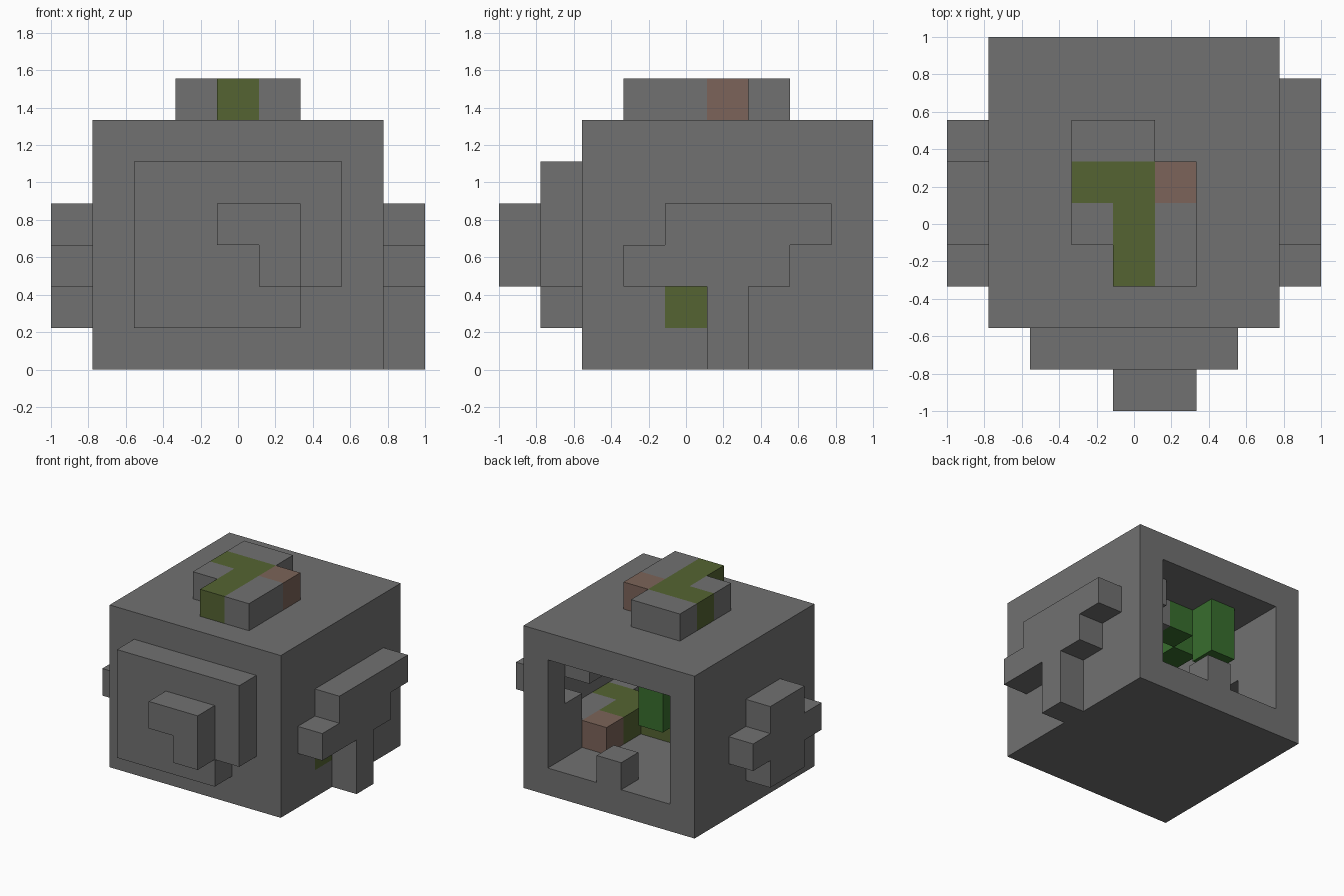
import bpy, bmesh
from mathutils import Vector

cube = bpy.data.objects.get("Cube")
if cube:
    bpy.data.objects.remove(cube, do_unlink=True)

UNIT = 2 / 9          # edge of one block
COLOURS = {
    "stone_grey": (0.165, 0.165, 0.165),
    "olive_green": (0.089, 0.127, 0.032),
    "leaf_green": (0.04, 0.155, 0.027),
    "clay_brown": (0.2, 0.127, 0.1),
}


def make_material(name, rgb):
    mat = bpy.data.materials.new(name)
    mat.use_nodes = True
    mat.diffuse_color = (*rgb, 1)
    for node in mat.node_tree.nodes:
        if node.type == "BSDF_PRINCIPLED":
            node.inputs["Base Color"].default_value = (*rgb, 1)
            node.inputs["Roughness"].default_value = 0.9
    return mat


materials = {n: make_material(n, c) for n, c in COLOURS.items()}
blocks = {}           # cell -> (part, colour)


def cells(xs, ys, zs):
    """All cells in inclusive index ranges; a single number is one layer."""
    spans = [(s, s) if isinstance(s, int) else s for s in (xs, ys, zs)]
    rx, ry, rz = (range(a, b + 1) for a, b in spans)
    return {(x, y, z) for x in rx for y in ry for z in rz}


def fill(part, group, colour="stone_grey"):
    for cell in group:
        blocks[cell] = (part, colour)


def shift(group, axis, step):
    return {tuple(v + step * (n == axis) for n, v in enumerate(c)) for c in group}


# Raised reliefs on the outside
front_plate = cells((2, 6), 1, (1, 4)) - {(6, 1, 1)}
front_boss = cells((4, 5), 0, (2, 3)) - {(4, 0, 2)}
left_arms = cells(8, (4, 7), 3) | cells(8, (3, 6), 2)
left_leg = cells(8, 5, (0, 1))
right_cross = cells(0, (3, 6), 2) | cells(0, (4, 5), (1, 3))
roof_cap = cells((3, 5), (3, 6), 6) - {(5, 6, 6), (3, 3, 6)}

# Hollow shell, open at the back, recessed behind the reliefs
shell = cells((1, 7), (2, 8), (0, 5)) - cells((2, 6), (3, 8), (1, 4))
shell -= shift(front_plate, 1, 1) | shift(left_arms, 0, -1) | shift(right_cross, 0, 1)
fill("shell", shell)
fill("front_plate", front_plate - shift(front_boss, 1, 1))
fill("front_boss", front_boss)
fill("left_relief", left_arms | left_leg)
fill("right_relief", right_cross)

# Roof cap with a bent olive band and a brown end
fill("roof_cap", roof_cap)
fill("roof_cap", cells((3, 4), 5, 6) | cells(4, (3, 4), 6), "olive_green")
fill("roof_cap", cells(5, 5, 6), "clay_brown")

# Pieces inside the hollow
fill("sill_block", cells(4, 8, 1))
fill("ceiling_blocks", cells(6, 7, 4) | cells(5, 6, 4))
fill("floor_band", cells((4, 7), 4, 1) | cells(6, 5, 1), "olive_green")
fill("floor_band", cells(6, 6, 1), "clay_brown")
fill("hanging_leaves", cells(3, 7, (3, 4)) | cells(4, 6, 4) | cells(3, 5, 4), "leaf_green")


def build(part):
    own = {c: v[1] for c, v in blocks.items() if v[0] == part}
    slots = sorted(set(own.values()))
    bm = bmesh.new()
    for cell, colour in own.items():
        for axis in range(3):
            for side in (-1, 1):
                near = list(cell)
                near[axis] += side
                if tuple(near) in blocks:
                    continue
                # One square on each exposed side
                u, v = Vector(), Vector()
                u[(axis + 1) % 3] = v[(axis + 2) % 3] = 0.5
                mid = Vector(cell) + Vector((0.5, 0.5, 0.5))
                mid[axis] += side / 2
                ring = [mid - u - v, mid + u - v, mid + u + v, mid - u + v][::side]
                face = bm.faces.new([
                    bm.verts.new((p.x * UNIT - 1, p.y * UNIT - 1, p.z * UNIT)) for p in ring])
                face.material_index = slots.index(colour)
    # Weld the squares and merge flat regions of one colour
    bmesh.ops.remove_doubles(bm, verts=bm.verts, dist=UNIT / 100)
    bmesh.ops.dissolve_limit(bm, angle_limit=0.01, verts=bm.verts, edges=bm.edges,
                             delimit={"MATERIAL"})
    mesh = bpy.data.meshes.new(part)
    bm.to_mesh(mesh)
    bm.free()
    for name in slots:
        mesh.materials.append(materials[name])
    bpy.context.scene.collection.objects.link(bpy.data.objects.new(part, mesh))


for part in sorted({v[0] for v in blocks.values()}):
    build(part)
